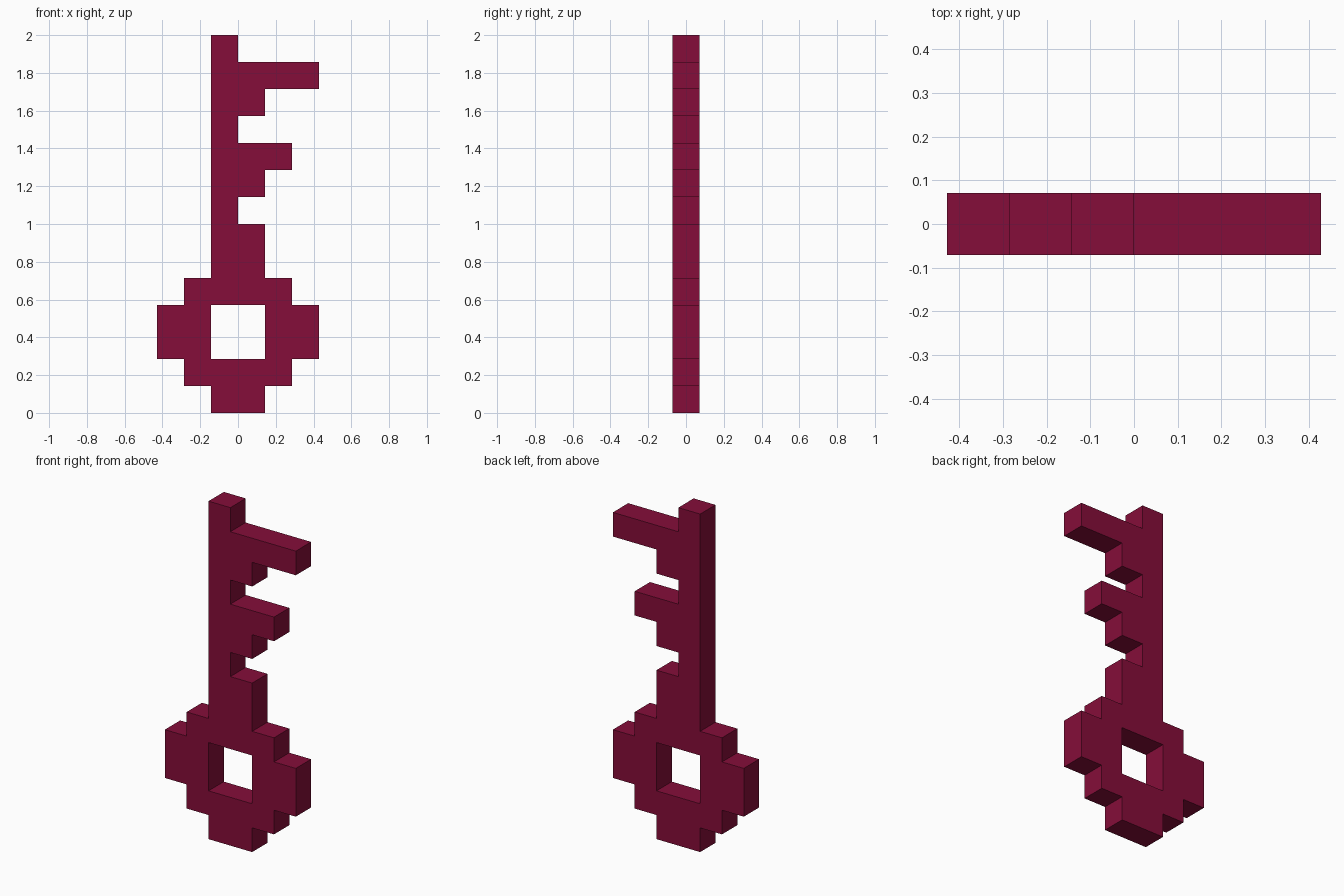
import bpy, bmesh
from mathutils import Vector

if "Cube" in bpy.data.objects:
    bpy.data.objects.remove(bpy.data.objects["Cube"])

U = 2 / 14          # one grid cell; the key is 14 cells tall
HALF = U / 2        # half thickness

mat = bpy.data.materials.new("crimson")
mat.diffuse_color = (0.235, 0.004, 0.041, 1)
mat.use_nodes = True
mat.node_tree.nodes["Principled BSDF"].inputs["Base Color"].default_value = mat.diffuse_color

# Spans of solid cells: (x0, x1, z0, z1)
bow = [(-1, 1, 0, 1), (-2, 2, 1, 2), (-3, -1, 2, 4), (1, 3, 2, 4), (-2, 2, 4, 5)]
shaft = [(-1, 0, 5, 14), (0, 1, 5, 7)]
bits = [(0, 1, 8, 9), (0, 2, 9, 10), (0, 1, 11, 12), (0, 3, 12, 13)]

# Front face of the key, made of welded cells
bm = bmesh.new()
for x0, x1, z0, z1 in bow + shaft + bits:
    for x in range(x0, x1):
        for z in range(z0, z1):
            corners = [(x, z), (x + 1, z), (x + 1, z + 1), (x, z + 1)]
            bm.faces.new([bm.verts.new((cx * U, -HALF, cz * U)) for cx, cz in corners])
bmesh.ops.remove_doubles(bm, verts=bm.verts, dist=1e-4)

# Give it thickness, keeping the front face in place
ext = bmesh.ops.extrude_face_region(bm, geom=bm.faces[:], use_keep_orig=True)
moved = [g for g in ext["geom"] if isinstance(g, bmesh.types.BMVert)]
bmesh.ops.translate(bm, verts=moved, vec=Vector((0, 2 * HALF, 0)))
bmesh.ops.recalc_face_normals(bm, faces=bm.faces[:])

mesh = bpy.data.meshes.new("key")
bm.to_mesh(mesh)
bm.free()
mesh.materials.append(mat)
bpy.context.collection.objects.link(bpy.data.objects.new("key", mesh))
